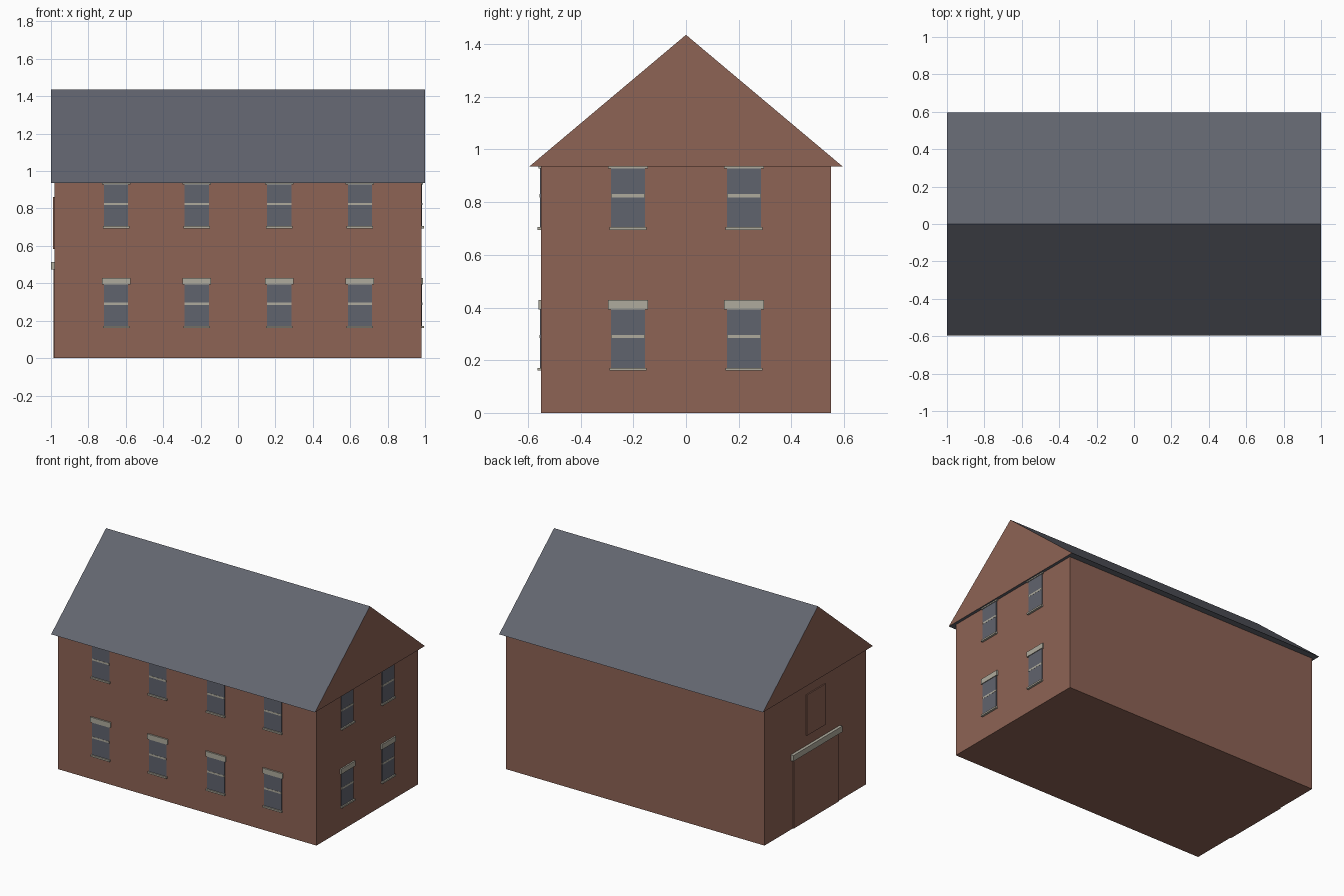
import bpy, bmesh
from mathutils import Matrix, Vector

cube = bpy.data.objects.get("Cube")
if cube:
    bpy.data.objects.remove(cube, do_unlink=True)


def material(name, rgb):
    m = bpy.data.materials.new(name)
    m.use_nodes = True
    m.diffuse_color = (*rgb, 1)
    m.node_tree.nodes["Principled BSDF"].inputs["Base Color"].default_value = (*rgb, 1)
    return m


brick = material("brick", (0.27, 0.125, 0.09))
slate = material("slate", (0.122, 0.13, 0.158))
glass = material("window glass", (0.118, 0.126, 0.155))
stone = material("pale stone", (0.43, 0.41, 0.34))


def add_object(name, bm, *mats):
    bmesh.ops.recalc_face_normals(bm, faces=bm.faces)
    mesh = bpy.data.meshes.new(name)
    bm.to_mesh(mesh)
    bm.free()
    for m in mats:
        mesh.materials.append(m)
    ob = bpy.data.objects.new(name, mesh)
    bpy.context.collection.objects.link(ob)
    return ob


def box(name, low, high, mat, frame=Matrix()):
    low, high = Vector(low), Vector(high)
    bm = bmesh.new()
    bmesh.ops.create_cube(bm, size=1, matrix=frame @ Matrix.Translation((low + high) / 2)
                          @ Matrix.Diagonal((*(high - low), 1)))
    return add_object(name, bm, mat)


# Brick walls
HALF_X, HALF_Y, EAVES = 0.98, 0.55, 0.935
box("walls", (-HALF_X, -HALF_Y, 0), (HALF_X, HALF_Y, EAVES), brick)

# Gabled roof: slate slopes and soffit, brick gable ends
bm = bmesh.new()
profile = [(-0.595, EAVES), (0.595, EAVES), (0, 1.435)]
gable = bm.faces.new([bm.verts.new((-1, y, z)) for y, z in profile])
ext = bmesh.ops.extrude_face_region(bm, geom=[gable], use_keep_orig=True)
bmesh.ops.translate(bm, vec=(2, 0, 0), verts=[v for v in ext["geom"] if isinstance(v, bmesh.types.BMVert)])
bm.normal_update()
for f in bm.faces:
    f.material_index = 1 if abs(f.normal.x) > 0.9 else 0
add_object("roof", bm, slate, brick)


# Sash window: local x runs along the wall, local -y points outward
def window(name, frame, z):
    box(name + "_pane", (-0.065, -0.005, z), (0.065, 0.01, z + 0.23), glass, frame)
    box(name + "_sash_bar", (-0.065, -0.006, z + 0.116), (0.065, 0.01, z + 0.128), stone, frame)
    box(name + "_sill", (-0.071, -0.014, z - 0.008), (0.071, 0.01, z + 0.003), stone, frame)
    box(name + "_lintel", (-0.076, -0.01, z + 0.225), (0.076, 0.01, z + 0.26), stone, frame)


turn = Matrix.Rotation(1.5707963, 4, "Z")
for floor, z in (("ground", 0.168), ("upper", 0.702)):
    for i, x in enumerate((-0.652, -0.22, 0.22, 0.652)):
        window(f"front_{floor}_window_{i + 1}", Matrix.Translation((x, -HALF_Y, 0)), z)
    for i, y in enumerate((-0.22, 0.22)):
        window(f"side_{floor}_window_{i + 1}", Matrix.Translation((HALF_X, y, 0)) @ turn, z)

# Wide doorway and loft hatch on the right-hand end
end = Matrix.Translation((-HALF_X, 0, 0)) @ turn.inverted()
box("barn_door", (-0.24, -0.006, 0), (0.24, 0.01, 0.475), brick, end)
box("door_lintel", (-0.265, -0.02, 0.473), (0.265, 0.01, 0.513), stone, end)
box("loft_hatch", (-0.1, -0.008, 0.583), (0.1, 0.01, 0.862), brick, end)
